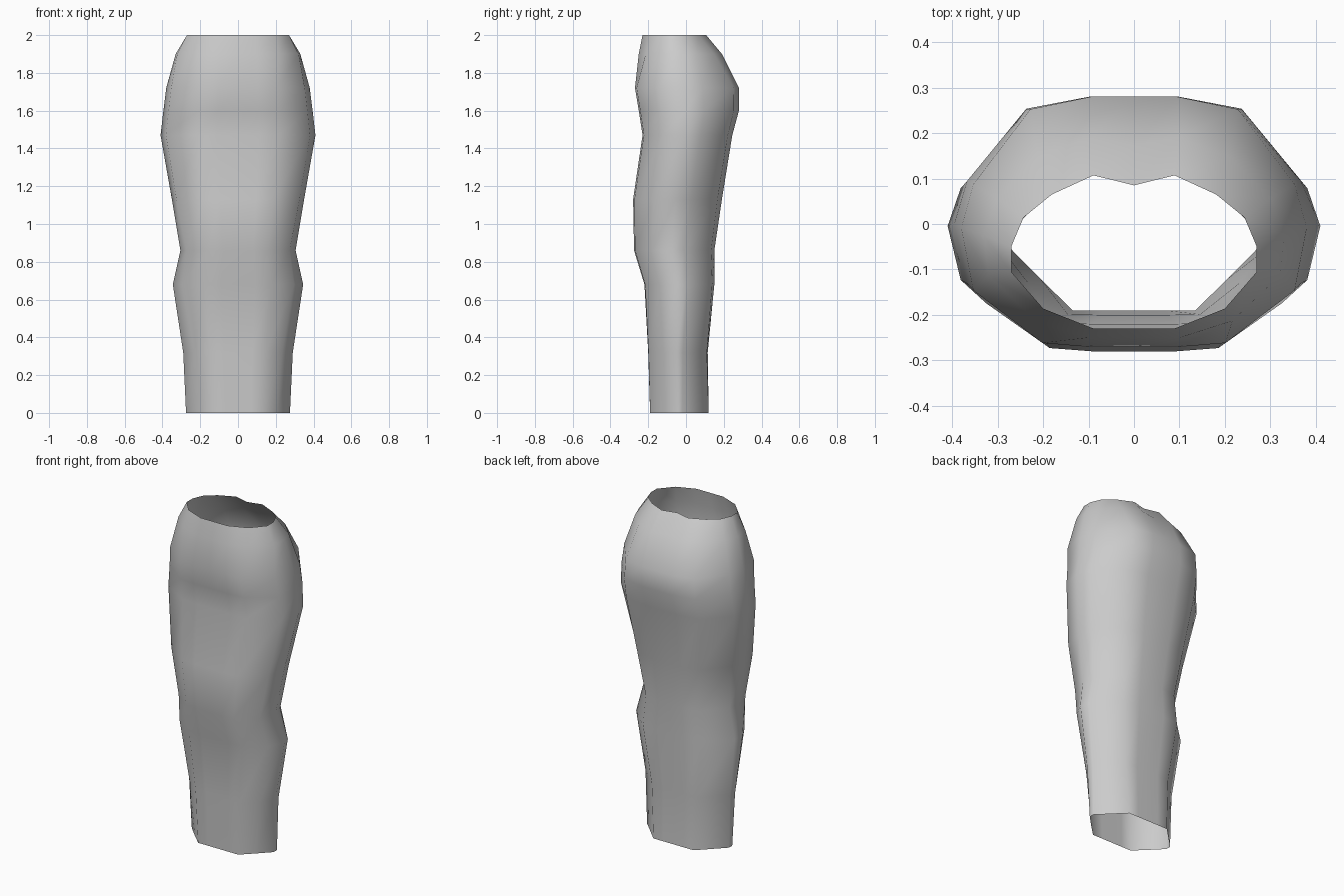
import bpy
import bmesh

old = bpy.data.objects.get("Cube")
if old:
    bpy.data.objects.remove(old, do_unlink=True)

# Half cross-sections, front centre to back centre, in unit size
HEM = [(0, -1), (.25, -1), (.49, -1), (.75, -.55), (1, -.1), (1, .1), (.49, 1), (.25, 1), (0, 1)]
HIP = [(0, -1), (.27, -1), (.53, -.97), (.93, -.55), (1, -.05), (.93, .3), (.6, .9), (.25, 1), (0, 1)]
WAIST = [(0, -1), (.33, -1), (.74, -.74), (1, -.26), (1, .07), (.9, .45), (.67, .75), (.33, 1), (0, .87)]


def blend(a, b, t):
    return [(p[0] + (q[0] - p[0]) * t, p[1] + (q[1] - p[1]) * t) for p, q in zip(a, b)]


# Height, half width, front y, back y, cross-section
LEVELS = [
    (0, .275, -.19, .12, HEM),
    (.32, .29, -.20, .115, blend(HEM, HIP, .3)),
    (.68, .345, -.22, .15, blend(HEM, HIP, .6)),
    (.86, .305, -.275, .15, blend(HEM, HIP, .8)),
    (1.13, .35, -.28, .19, HIP),
    (1.47, .41, -.23, .245, HIP),
    (1.6, .395, -.25, .28, HIP),
    (1.72, .38, -.27, .28, HIP),
    (1.9, .33, -.25, .19, blend(HIP, WAIST, .6)),
    (2, .27, -.23, .107, WAIST),
]

# Open skirt tube joined ring by ring
bm = bmesh.new()
rings = []
for z, width, front, back, half in LEVELS:
    mid, depth = (front + back) / 2, (back - front) / 2
    outline = half + [(-x, y) for x, y in half[-2:0:-1]]
    rings.append([bm.verts.new((x * width, mid + y * depth, z)) for x, y in outline])
for low, high in zip(rings, rings[1:]):
    n = len(low)
    for i in range(n):
        j = (i + 1) % n
        bm.faces.new((low[i], low[j], high[j], high[i])).smooth = True

mesh = bpy.data.meshes.new("skirt")
bm.to_mesh(mesh)
bm.free()
skirt = bpy.data.objects.new("skirt", mesh)
bpy.context.collection.objects.link(skirt)

# Grey cloth
grey = bpy.data.materials.new("grey cloth")
grey.use_nodes = True
grey.diffuse_color = (.6, .6, .6, 1)
grey.node_tree.nodes["Principled BSDF"].inputs["Base Color"].default_value = (.6, .6, .6, 1)
mesh.materials.append(grey)
